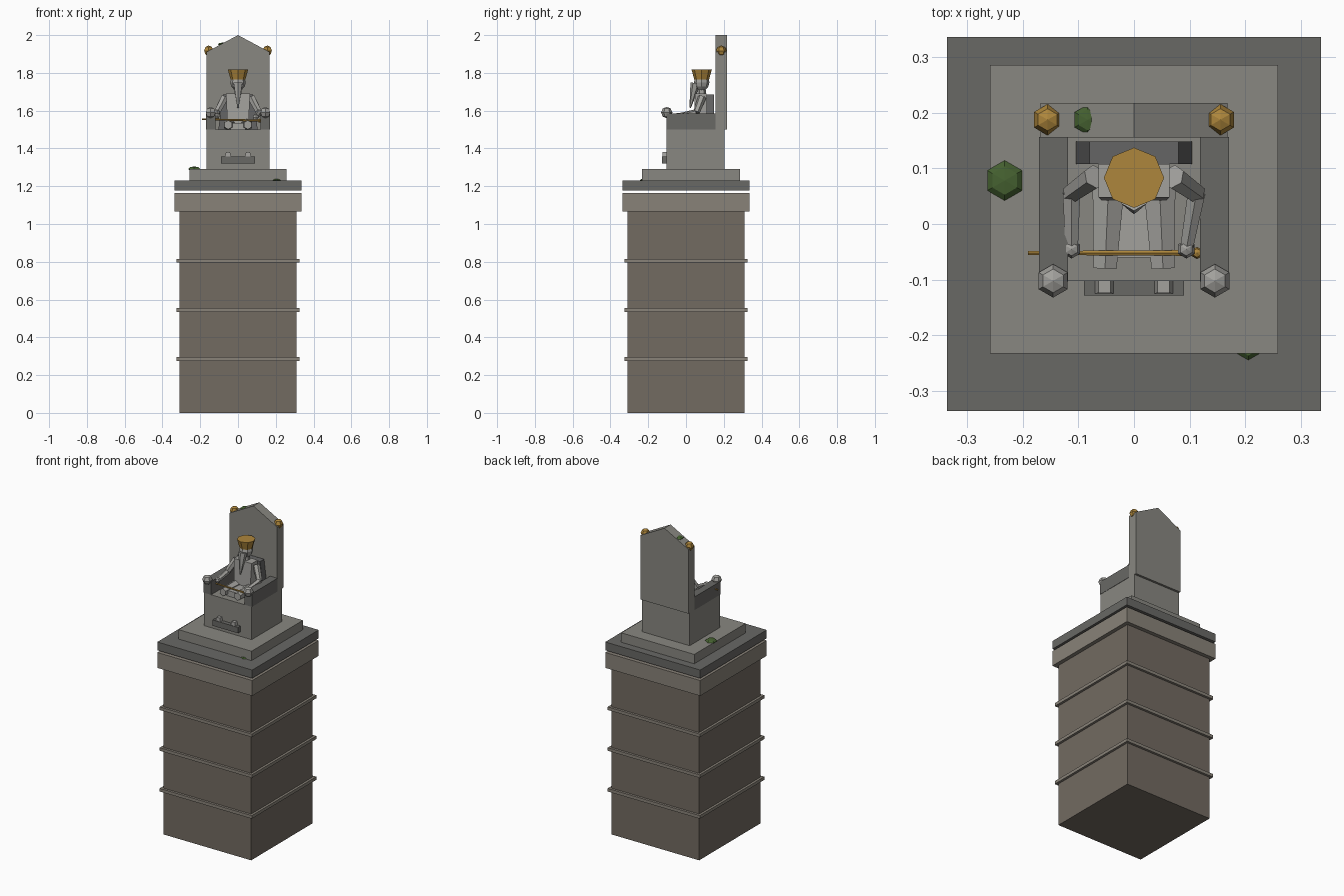
import bpy, bmesh, math
from mathutils import Vector, Matrix

if "Cube" in bpy.data.objects:
    bpy.data.objects.remove(bpy.data.objects["Cube"])


def mat(name, r, g, b):
    m = bpy.data.materials.new(name)
    m.diffuse_color = (r, g, b, 1)
    m.use_nodes = True
    m.node_tree.nodes["Principled BSDF"].inputs["Base Color"].default_value = m.diffuse_color
    return m


BROWN = mat("brown_stone", 0.17, 0.145, 0.12)
TRIM = mat("trim_stone", 0.25, 0.225, 0.19)
DARK = mat("dark_stone", 0.14, 0.138, 0.13)
STONE = mat("throne_stone", 0.25, 0.245, 0.22)
PALE = mat("statue_stone", 0.36, 0.355, 0.335)
CLOAK = mat("cloak_stone", 0.13, 0.13, 0.13)
GOLD = mat("gold", 0.42, 0.24, 0.045)
MOSS = mat("moss", 0.06, 0.12, 0.03)


def finish(name, bm, material):
    bmesh.ops.recalc_face_normals(bm, faces=bm.faces)
    me = bpy.data.meshes.new(name)
    bm.to_mesh(me)
    bm.free()
    me.materials.append(material)
    ob = bpy.data.objects.new(name, me)
    bpy.context.collection.objects.link(ob)
    return ob


def box(name, lo, hi, material, taper=(1, 1)):
    """Box between two corners; taper scales the top face."""
    lo, hi = Vector(lo), Vector(hi)
    c, s = (lo + hi) / 2, hi - lo
    bm = bmesh.new()
    bmesh.ops.create_cube(bm, size=1)
    for v in bm.verts:
        k = taper if v.co.z > 0 else (1, 1)
        v.co = Vector((v.co.x * s.x * k[0], v.co.y * s.y * k[1], v.co.z * s.z)) + c
    return finish(name, bm, material)


def ball(name, loc, r, material, flat=1.0, seg=6, rings=4):
    bm = bmesh.new()
    bmesh.ops.create_uvsphere(bm, u_segments=seg, v_segments=rings, radius=r)
    for v in bm.verts:
        v.co = Vector((v.co.x, v.co.y, v.co.z * flat)) + Vector(loc)
    return finish(name, bm, material)


def limb(name, a, b, ra, rb, material, seg=6):
    """Tapered rod from a to b."""
    a, b = Vector(a), Vector(b)
    d = b - a
    bm = bmesh.new()
    bmesh.ops.create_cone(bm, cap_ends=True, segments=seg, radius1=ra, radius2=rb, depth=d.length)
    rot = d.to_track_quat('Z', 'Y').to_matrix().to_4x4()
    bm.transform(Matrix.Translation((a + b) / 2) @ rot)
    return finish(name, bm, material)


def slab(name, half, z0, z1, material):
    return box(name, (-half, -half, z0), (half, half, z1), material)


# Pillar with bands and cap
slab("pillar", 0.31, 0, 1.065, BROWN)
for i, z in enumerate((0.285, 0.545, 0.805)):
    slab(f"pillar_band_{i}", 0.325, z - 0.01, z + 0.01, TRIM)
slab("pillar_cap", 0.335, 1.065, 1.163, TRIM)

# Throne plinth
slab("plinth_slab", 0.335, 1.177, 1.23, DARK)
box("plinth_step", (-0.258, -0.232, 1.23), (0.258, 0.285, 1.29), STONE)

# Throne seat, footrest and gabled back
box("seat_block", (-0.168, -0.102, 1.29), (0.168, 0.203, 1.5), STONE)
box("footrest", (-0.09, -0.128, 1.32), (0.09, -0.10, 1.357), DARK)
bm = bmesh.new()
gable = [(-0.168, 1.5), (0.168, 1.5), (0.168, 1.91), (0, 2.0), (-0.168, 1.91)]
face = bm.faces.new([bm.verts.new((x, 0.155, z)) for x, z in gable])
ext = bmesh.ops.extrude_face_region(bm, geom=[face])
bmesh.ops.translate(bm, vec=(0, 0.062, 0), verts=[g for g in ext["geom"] if isinstance(g, bmesh.types.BMVert)])
finish("throne_back", bm, STONE)

# Paired throne and statue parts
for side, s in (("left", -1), ("right", 1)):
    xs = sorted((s * 0.17, s * 0.118))
    box(f"armrest_{side}", (xs[0], -0.103, 1.5), (xs[1], 0.156, 1.584), DARK)
    ball(f"armrest_knob_{side}", (s * 0.145, -0.102, 1.59), 0.03, PALE)
    ball(f"back_finial_{side}", (s * 0.155, 0.187, 1.917), 0.028, GOLD)
    # legs and feet
    limb(f"thigh_{side}", (s * 0.045, 0.085, 1.525), (s * 0.052, -0.08, 1.525), 0.034, 0.024, PALE)
    box(f"foot_{side}", (s * 0.053 - 0.017, -0.125, 1.355), (s * 0.053 + 0.017, -0.10, 1.38), PALE, (0.65, 0.9))
    # arms
    hand = (-0.112, -0.045, 1.572) if s < 0 else (0.094, -0.045, 1.565)
    elbow = (s * 0.112, 0.055, 1.59)
    shoulder = (s * 0.07, 0.085, 1.67)
    limb(f"upper_arm_{side}", shoulder, elbow, 0.022, 0.018, PALE)
    limb(f"forearm_{side}", elbow, hand, 0.018, 0.013, PALE)
    ball(f"hand_{side}", hand, 0.017, PALE)

# Statue body and cloak
box("torso", (-0.055, 0.04, 1.5), (0.055, 0.115, 1.69), PALE, (1.15, 0.8))
box("lap_cloth", (-0.04, -0.06, 1.5), (0.04, 0.07, 1.535), PALE)
box("cloak", (-0.104, 0.108, 1.5), (0.104, 0.148, 1.685), CLOAK, (0.77, 1))
limb("neck", (0, 0.083, 1.68), (0, 0.083, 1.73), 0.024, 0.02, PALE)
ball("head", (0, 0.083, 1.75), 0.041, PALE, 1.1, 8, 6)
limb("beard", (0, 0.05, 1.745), (0, 0.022, 1.615), 0.027, 0.004, PALE)

# Crown and sceptre
limb("crown", (0, 0.083, 1.765), (0, 0.083, 1.818), 0.039, 0.054, GOLD, 8)
limb("sceptre", (-0.19, -0.052, 1.555), (0.118, -0.052, 1.547), 0.004, 0.006, GOLD)
ball("sceptre_tip", (0.113, -0.052, 1.547), 0.011, GOLD)

# Moss tufts
for i, (loc, r) in enumerate([((-0.232, 0.078, 1.292), 0.036),
                              ((0.205, -0.217, 1.232), 0.027),
                              ((-0.083, 0.187, 1.951), 0.027)]):
    ball(f"moss_{i}", loc, r, MOSS, 0.35)
